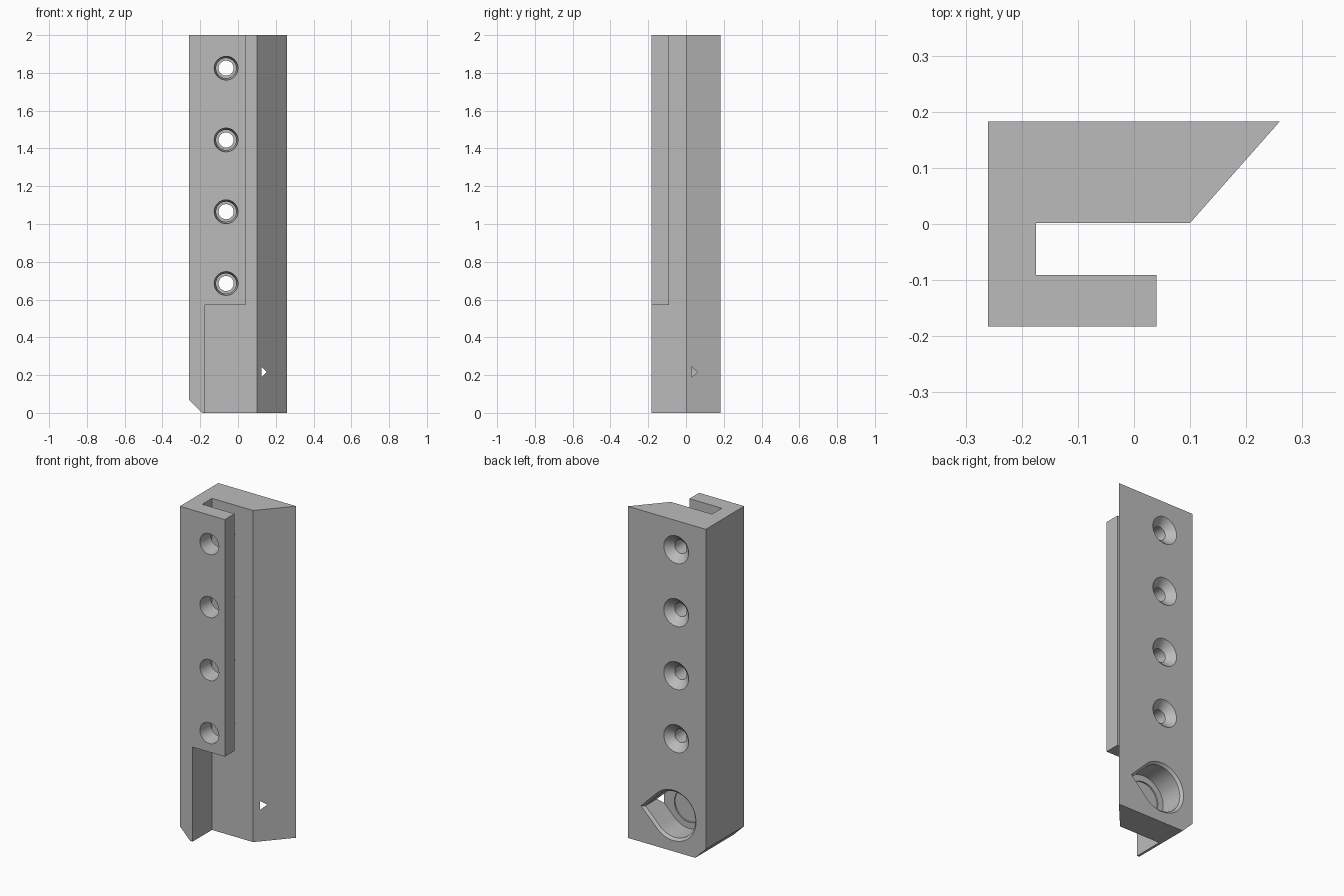
import bpy, bmesh
from math import sin, cos, radians, sqrt

cube = bpy.data.objects.get("Cube")
if cube:
    bpy.data.objects.remove(cube)

grey = bpy.data.materials.new("plain grey")
grey.use_nodes = True
tone = (0.5, 0.5, 0.5, 1)
grey.diffuse_color = tone
grey.node_tree.nodes["Principled BSDF"].inputs["Base Color"].default_value = tone


def loft(name, rings):
    """Solid through matching rings of points, capped at both ends."""
    bm = bmesh.new()
    rows = [[bm.verts.new(p) for p in ring] for ring in rings]
    n = len(rows[0])
    for a, b in zip(rows, rows[1:]):
        for i in range(n):
            j = (i + 1) % n
            bm.faces.new((a[i], a[j], b[j], b[i]))
    bm.faces.new(rows[0][::-1])
    bm.faces.new(rows[-1])
    bmesh.ops.recalc_face_normals(bm, faces=bm.faces)
    mesh = bpy.data.meshes.new(name)
    bm.to_mesh(mesh)
    bm.free()
    mesh.materials.append(grey)
    obj = bpy.data.objects.new(name, mesh)
    bpy.context.collection.objects.link(obj)
    return obj


def circle(x, y, z, r, n=48):
    return [(x + r * cos(radians(360 * i / n)), y, z + r * sin(radians(360 * i / n)))
            for i in range(n)]


def teardrop(x, y, z, r, n=36):
    """Round outline with a right-angled tip towards +x."""
    arc = [radians(45 + 270 * i / n) for i in range(n + 1)]
    return [(x + r * cos(a), y, z + r * sin(a)) for a in arc] + [(x + r * sqrt(2), y, z)]


def cut(body, cutter):
    cutter.hide_render = True
    mod = body.modifiers.new("cut", 'BOOLEAN')
    mod.operation = 'DIFFERENCE'
    mod.solver = 'EXACT'
    mod.object = cutter
    bpy.context.view_layer.objects.active = body
    bpy.ops.object.modifier_apply(modifier=mod.name)
    bpy.data.objects.remove(cutter)


# Hooked section, extruded to full height
section = [(-0.26, -0.183), (0.04, -0.183), (0.04, -0.091), (-0.175, -0.091),
           (-0.175, 0.002), (0.1, 0.002), (0.26, 0.183), (-0.26, 0.183)]
body = loft("mounting_rail", [[(x, y, z) for x, y in section] for z in (0, 2)])

# Lip stops short of the bottom
lip = [(-0.175, -0.3), (0.3, -0.3), (0.3, -0.05), (-0.175, -0.05)]
cut(body, loft("lip_cutter", [[(x, y, z) for x, y in lip] for z in (-0.1, 0.57)]))

# Bevelled bottom corner
corner = [(-0.36, 0.17), (-0.36, -0.1), (-0.09, -0.1)]
cut(body, loft("corner_cutter", [[(x, y, z) for x, z in corner] for y in (-0.5, 0.5)]))

# Countersunk screw holes, each with a tapered access hole in the lip
hole_x = -0.063
for i in range(4):
    z = 0.685 + 0.38 * i
    screw = [(-0.04, 0.04), (0.14, 0.04), (0.183, 0.083), (0.2, 0.1)]
    cut(body, loft("screw_cutter", [circle(hole_x, y, z, r) for y, r in screw]))
    access = [(-0.2, 0.065), (-0.183, 0.063), (-0.06, 0.05)]
    cut(body, loft("access_cutter", [circle(hole_x, y, z, r) for y, r in access]))

# Teardrop pocket with a bevelled rim, breaking through the slanted face
pocket_x, pocket_z = -0.043, 0.217
pocket = [(0.03, 0.138), (0.169, 0.138), (0.183, 0.152), (0.2, 0.169)]
cut(body, loft("pocket_cutter", [teardrop(pocket_x, y, pocket_z, r) for y, r in pocket]))
cut(body, loft("recess_cutter", [circle(pocket_x, y, pocket_z, 0.1) for y in (0.022, 0.1)]))

# Smooth round walls, crisp edges
bpy.ops.object.select_all(action='DESELECT')
body.select_set(True)
bpy.context.view_layer.objects.active = body
bpy.ops.object.shade_smooth_by_angle(angle=radians(25))
